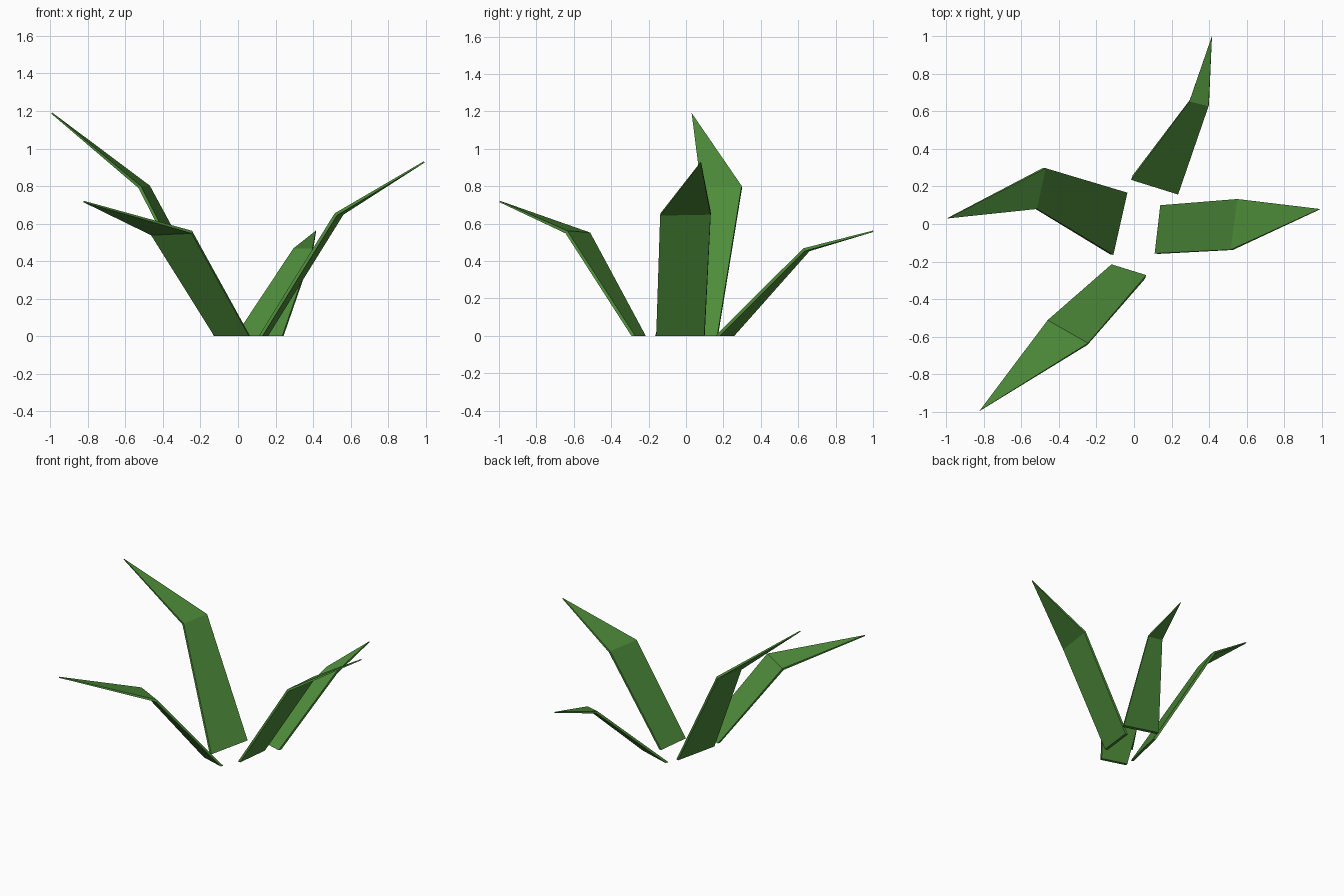
import bpy, bmesh
from mathutils import Vector

if "Cube" in bpy.data.objects:
    bpy.data.objects.remove(bpy.data.objects["Cube"])

green = bpy.data.materials.new("leaf green")
green.diffuse_color = (0.075, 0.26, 0.042, 1)
green.use_nodes = True
green.node_tree.nodes["Principled BSDF"].inputs["Base Color"].default_value = green.diffuse_color

THICK = 0.017


def leaf(name, base, fold, tip):
    """Thin bent blade: base edge, fold edge and pointed tip on the upper face."""
    a, b = (Vector((x, y, 0)) for x, y in base)
    c, d, t = Vector(fold[0]), Vector(fold[1]), Vector(tip)
    # face normals of the two segments, pointing upward
    n1 = (b - a).cross((c + d - a - b) / 2).normalized()
    n2 = (d - c).cross(t - (c + d) / 2).normalized()
    n1 *= 1 if n1.z > 0 else -1
    n2 *= 1 if n2.z > 0 else -1
    mid = (n1 + n2).normalized() * THICK
    # base is cut flat on the ground, so it is offset sideways only
    flat = Vector((n1.x, n1.y, 0))
    foot = flat.normalized() * (THICK / flat.length)

    top = [a, b, c, d, t]
    under = [a - foot, b - foot, c - mid, d - mid, t - n2 * 0.008]
    bm = bmesh.new()
    u = [bm.verts.new(p) for p in top]
    l = [bm.verts.new(p) for p in under]
    bm.faces.new((u[0], u[1], u[3], u[2]))
    bm.faces.new((u[2], u[3], u[4]))
    bm.faces.new((l[0], l[2], l[3], l[1]))
    bm.faces.new((l[2], l[4], l[3]))
    rim = [0, 1, 3, 4, 2]
    for i, j in zip(rim, rim[1:] + rim[:1]):
        bm.faces.new((u[i], l[i], l[j], u[j]))
    bmesh.ops.recalc_face_normals(bm, faces=bm.faces)
    me = bpy.data.meshes.new(name)
    bm.to_mesh(me)
    bm.free()
    me.materials.append(green)
    ob = bpy.data.objects.new(name, me)
    bpy.context.collection.objects.link(ob)


# Four leaves spreading from the centre
leaf("right_leaf", [(0.14, 0.10), (0.11, -0.157)],
     [(0.55, 0.133, 0.66), (0.515, -0.137, 0.655)], (0.99, 0.08, 0.932))
leaf("back_leaf", [(-0.015, 0.235), (0.235, 0.157)],
     [(0.295, 0.653, 0.468), (0.397, 0.627, 0.468)], (0.415, 1.0, 0.563))
leaf("left_leaf", [(-0.035, 0.167), (-0.11, -0.165)],
     [(-0.47, 0.297, 0.803), (-0.517, 0.08, 0.80)], (-0.99, 0.03, 1.192))
leaf("front_leaf", [(-0.12, -0.215), (0.065, -0.272)],
     [(-0.46, -0.512, 0.552), (-0.245, -0.635, 0.562)], (-0.823, -0.995, 0.722))
